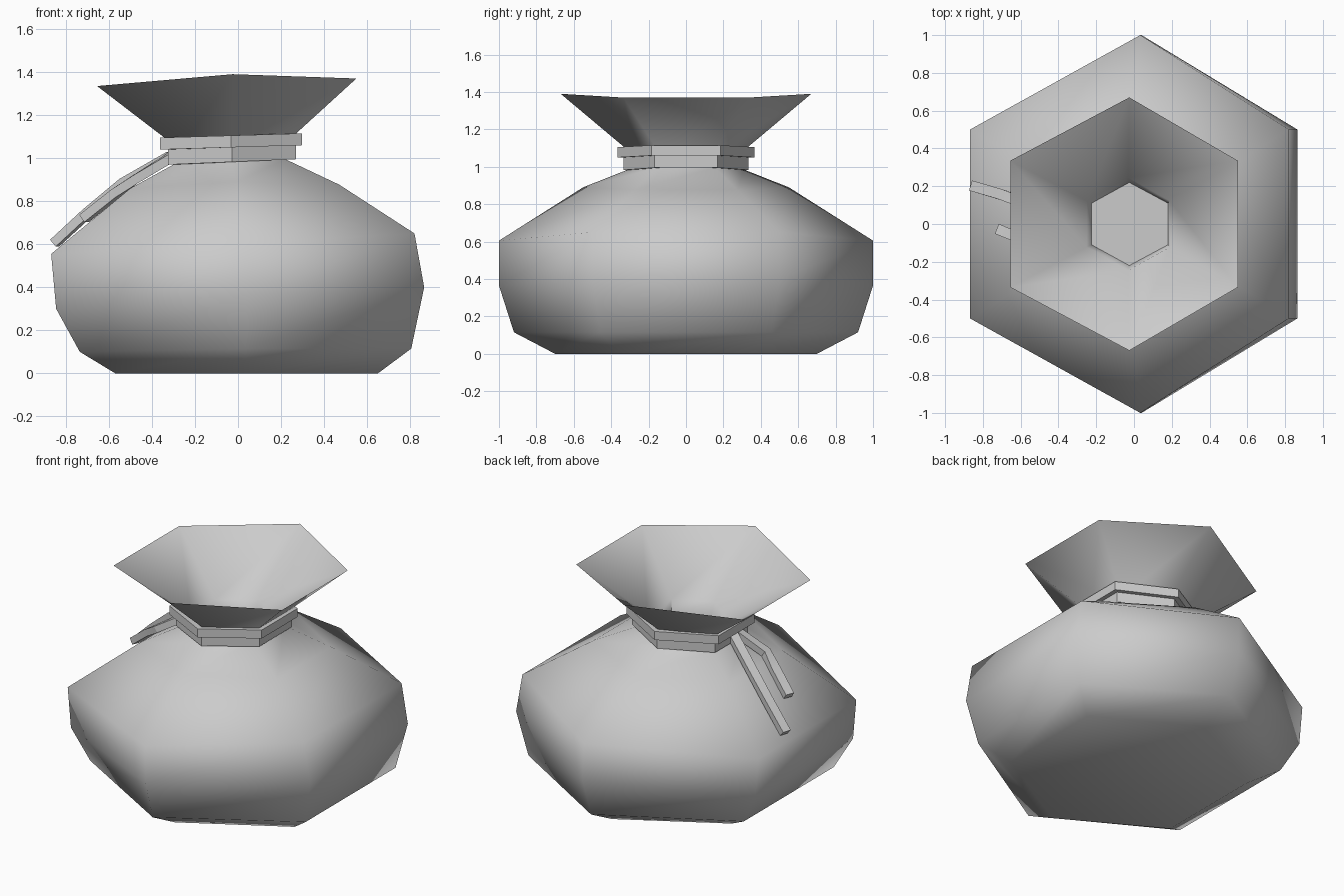
import bpy, bmesh, math
from mathutils import Vector

if "Cube" in bpy.data.objects:
    bpy.data.objects.remove(bpy.data.objects["Cube"])

GREY = bpy.data.materials.new("plain grey")
GREY.diffuse_color = (0.6, 0.6, 0.6, 1)
GREY.use_nodes = True
GREY.node_tree.nodes["Principled BSDF"].inputs["Base Color"].default_value = GREY.diffuse_color


def hexring(left, mid, right, y):
    """Six points: left/mid/right are (x, z); the side corners sit at half y."""
    (xl, zl), (xm, zm), (xr, zr) = left, mid, right
    return [(xr, y / 2, zr), (xm, y, zm), (xl, y / 2, zl),
            (xl, -y / 2, zl), (xm, -y, zm), (xr, -y / 2, zr)]


def loft(name, rings, closed=False, angle=59):
    """Skin a list of equal rings; cap the ends or join last to first."""
    bm = bmesh.new()
    vs = [[bm.verts.new(p) for p in r] for r in rings]
    n = len(rings[0])
    pairs = list(zip(vs, vs[1:]))
    if closed:
        pairs.append((vs[-1], vs[0]))
    else:
        bm.faces.new(vs[0][::-1])
        bm.faces.new(vs[-1])
    for a, b in pairs:
        for i in range(n):
            j = (i + 1) % n
            bm.faces.new((a[i], a[j], b[j], b[i]))
    bmesh.ops.recalc_face_normals(bm, faces=bm.faces)
    me = bpy.data.meshes.new(name)
    bm.to_mesh(me)
    bm.free()
    me.materials.append(GREY)
    ob = bpy.data.objects.new(name, me)
    bpy.context.collection.objects.link(ob)
    bpy.ops.object.select_all(action='DESELECT')
    ob.select_set(True)
    bpy.context.view_layer.objects.active = ob
    bpy.ops.object.shade_smooth_by_angle(angle=math.radians(angle))
    return ob


# Sack: base, belly, shoulder, pinched neck, flared mouth, then inner lining
loft("sack", [
    hexring((-0.57, 0.00), (0.04, 0.00), (0.65, 0.00), 0.70),
    hexring((-0.735, 0.10), (0.035, 0.115), (0.805, 0.115), 0.92),
    hexring((-0.845, 0.30), (0.04, 0.365), (0.865, 0.40), 1.00),
    hexring((-0.868, 0.555), (0.033, 0.605), (0.82, 0.65), 1.00),
    hexring((-0.50, 0.86), (-0.01, 0.89), (0.47, 0.877), 0.55),
    hexring((-0.30, 0.97), (-0.03, 0.985), (0.22, 0.995), 0.31),
    hexring((-0.27, 1.04), (-0.03, 1.05), (0.21, 1.06), 0.265),
    hexring((-0.655, 1.335), (-0.025, 1.39), (0.55, 1.37), 0.67),
    hexring((-0.25, 1.05), (-0.03, 1.06), (0.19, 1.07), 0.245),
    hexring((-0.225, 0.98), (-0.025, 0.98), (0.18, 0.98), 0.22),
])


# Two cord bands wrapped round the neck, tilted slightly
def band(name, outer, inner, zl, zr):
    def ring(size, k):
        l, r, y = size
        return hexring((l, zl[k]), ((l + r) / 2, (zl[k] + zr[k]) / 2), (r, zr[k]), y)
    loft(name, [ring(outer, 0), ring(outer, 1), ring(inner, 1), ring(inner, 0)],
         closed=True, angle=30)


band("lower_cord_band", (-0.325, 0.27, 0.335), (-0.275, 0.225, 0.275),
     (0.97, 1.04), (0.995, 1.065))
band("upper_cord_band", (-0.362, 0.298, 0.367), (-0.325, 0.262, 0.32),
     (1.04, 1.095), (1.06, 1.115))


# Loose cord ends hanging over the left shoulder
def strand(name, path, w=0.028, t=0.021):
    pts = [Vector(p) for p in path]
    rings = []
    for i, p in enumerate(pts):
        d = (pts[min(i + 1, len(pts) - 1)] - pts[max(i - 1, 0)]).normalized()
        side = d.cross(Vector((0, 0, 1))).normalized()
        up = side.cross(d)
        rings.append([p + side * w * a + up * t * b
                      for a, b in ((1, 1), (-1, 1), (-1, -1), (1, -1))])
    loft(name, rings, angle=30)


strand("long_cord_end", [(-0.31, -0.03, 1.01), (-0.53, 0.09, 0.885),
                         (-0.70, 0.155, 0.745), (-0.852, 0.20, 0.605)])
strand("short_cord_end", [(-0.31, -0.08, 1.005), (-0.48, -0.13, 0.90),
                          (-0.57, -0.09, 0.835), (-0.715, -0.03, 0.72)])
